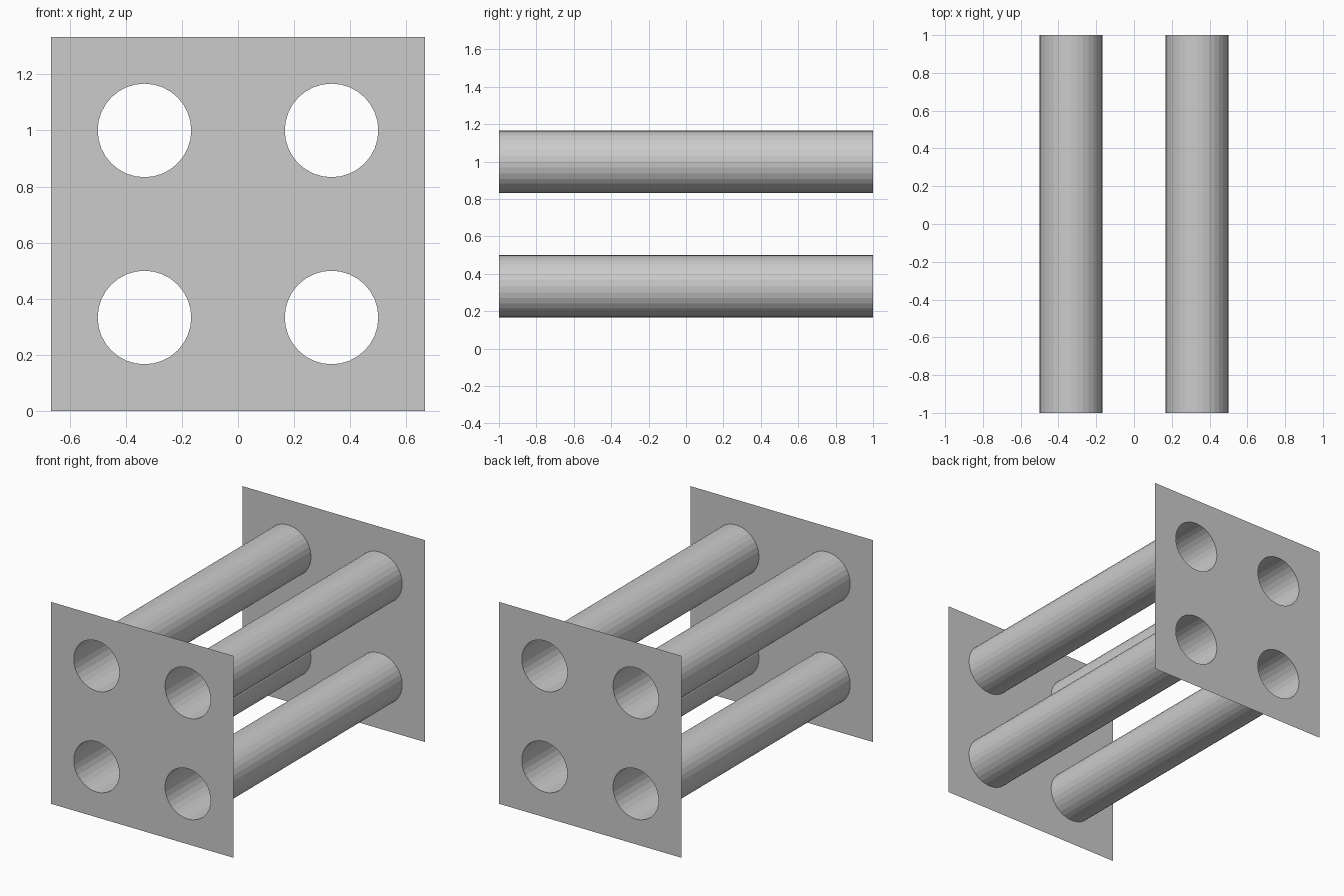
import bpy, bmesh
from math import cos, sin, tau

if "Cube" in bpy.data.objects:
    bpy.data.objects.remove(bpy.data.objects["Cube"])

R, CELL, SEG = 1 / 6, 1 / 3, 32      # tube radius, half size of a plate cell, tube sides
CENTRES = [(x, z) for x in (-CELL, CELL) for z in (CELL, 3 * CELL)]
DIRS = [(cos(tau * i / SEG), sin(tau * i / SEG)) for i in range(SEG)]


def ring(bm, cx, cz, y, square=False):
    """Circle of points, or the same points pushed out to the cell's square edge."""
    verts = []
    for c, s in DIRS:
        k = CELL / max(abs(c), abs(s)) if square else R
        verts.append(bm.verts.new((cx + k * c, y, cz + k * s)))
    return verts


def bridge(bm, a, b):
    for i in range(SEG):
        j = (i + 1) % SEG
        bm.faces.new((a[i], a[j], b[j], b[i]))


def finish(bm, name):
    bmesh.ops.remove_doubles(bm, verts=bm.verts, dist=1e-4)
    mesh = bpy.data.meshes.new(name)
    bm.to_mesh(mesh)
    bm.free()
    bpy.context.collection.objects.link(bpy.data.objects.new(name, mesh))


# End plates: thin square sheets, four round holes each, facing outward
for name, y in (("front_plate", -1), ("back_plate", 1)):
    bm = bmesh.new()
    for cx, cz in CENTRES:
        inner, outer = ring(bm, cx, cz, y), ring(bm, cx, cz, y, True)
        if y < 0:
            bridge(bm, outer, inner)
        else:
            bridge(bm, inner, outer)
    finish(bm, name)

# Open tubes joining the holes
for n, (cx, cz) in enumerate(CENTRES, 1):
    bm = bmesh.new()
    bridge(bm, ring(bm, cx, cz, -1), ring(bm, cx, cz, 1))
    finish(bm, f"tube_{n}")
